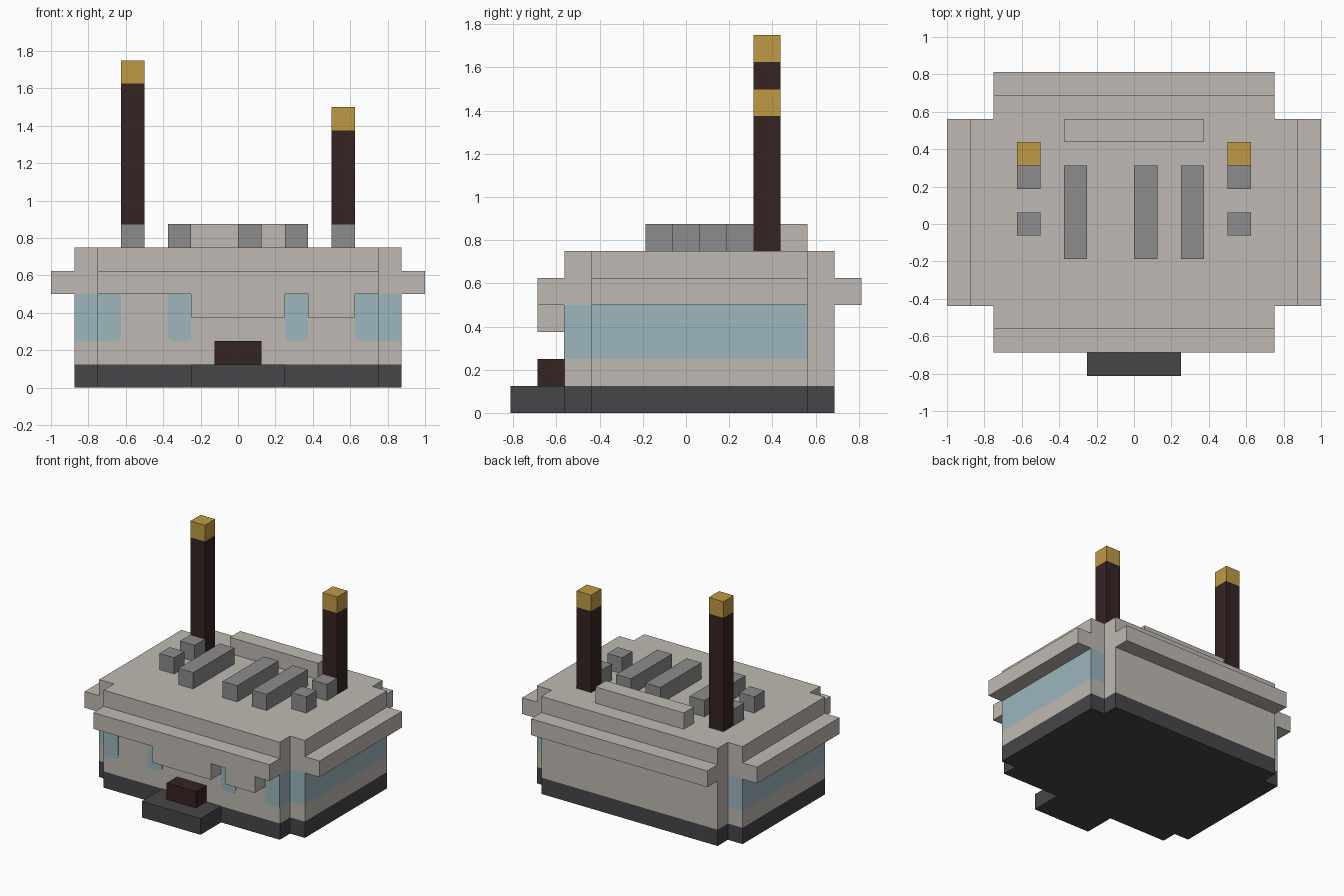
import bpy, bmesh
from math import sin, cos, pi
from mathutils import Vector

cube = bpy.data.objects.get("Cube")
if cube:
    bpy.data.objects.remove(cube, do_unlink=True)


def make_material(name, hex_code):
    def linear(i):
        c = int(hex_code[i:i + 2], 16) / 255
        return c / 12.92 if c < 0.04045 else ((c + 0.055) / 1.055) ** 2.4
    mat = bpy.data.materials.new(name)
    mat.use_nodes = True
    color = (linear(0), linear(2), linear(4), 1)
    mat.diffuse_color = color
    mat.node_tree.nodes["Principled BSDF"].inputs["Base Color"].default_value = color
    return mat


concrete = make_material("warm_concrete", "BFB9B2")
plinth_dark = make_material("dark_plinth", "464549")
glass = make_material("pale_blue_glass", "9CB7BE")
metal = make_material("grey_metal", "8C8C8C")
brown = make_material("dark_brown", "362324")
gold = make_material("gold", "C09A44")


def finish(bm, name, *mats):
    bmesh.ops.recalc_face_normals(bm, faces=bm.faces)
    mesh = bpy.data.meshes.new(name)
    bm.to_mesh(mesh)
    bm.free()
    for mat in mats:
        mesh.materials.append(mat)
    obj = bpy.data.objects.new(name, mesh)
    bpy.context.collection.objects.link(obj)
    return obj


def extrude(bm, faces, offset):
    ext = bmesh.ops.extrude_face_region(bm, geom=faces)["geom"]
    bmesh.ops.translate(bm, vec=offset, verts=[v for v in ext if isinstance(v, bmesh.types.BMVert)])
    return [f for f in ext if isinstance(f, bmesh.types.BMFace)]


def box(name, x, y, z, mat):
    bm = bmesh.new()
    face = bm.faces.new([bm.verts.new((a, b, z[0])) for a, b in
                         ((x[0], y[0]), (x[1], y[0]), (x[1], y[1]), (x[0], y[1]))])
    extrude(bm, [face], Vector((0, 0, z[1] - z[0])))
    return finish(bm, name, mat)


def front_prism(name, outline, y, mat):
    """Extrude an x-z outline through the depth range y."""
    bm = bmesh.new()
    face = bm.faces.new([bm.verts.new((px, y[0], pz)) for px, pz in outline])
    extrude(bm, [face], Vector((0, y[1] - y[0], 0)))
    return finish(bm, name, mat)


U = 0.125                       # building module
FRONT, BACK = -0.5625, 0.6875   # main walls
WING = (-0.4375, 0.5625)        # depth of the side wings
X1, X2 = 0.75, 0.875            # main half width, wing half width

# Cross-shaped body, raised in bands: plinth, wall, window band, upper wall
half = [(X1, FRONT), (X1, WING[0]), (X2, WING[0]), (X2, WING[1]), (X1, WING[1]), (X1, BACK)]
plan = half + [(-x, y) for x, y in reversed(half)]
bm = bmesh.new()
top = [bm.faces.new([bm.verts.new((x, y, 0)) for x, y in plan])]
for height in (U, U, 2 * U, 2 * U):
    top = extrude(bm, top, Vector((0, 0, height)))
    if height != 2 * U or abs(top[0].calc_center_median().z - 4 * U) < 0.01:
        continue
# Remove inner cap faces left between the bands
inner = [f for f in bm.faces if abs(f.normal.z) > 0.9 and 0.01 < f.calc_center_median().z < 0.74]
bmesh.ops.delete(bm, geom=inner, context='FACES_ONLY')
for f in bm.faces:
    c = f.calc_center_median()
    if c.z < U - 0.01:
        f.material_index = 1
    elif 2 * U < c.z < 4 * U and abs(c.x) > 0.7 and c.y < 0.6:
        f.material_index = 2
finish(bm, "building_body", concrete, plinth_dark, glass)


# Front windows with rounded lower corners
def window(name, x0, x1, round_left, round_right):
    r, z0, z1 = 0.03, 2 * U, 4 * U
    pts = [(x0, z1)]
    for is_round, corner, side in ((round_left, x0, 1), (round_right, x1, -1)):
        if not is_round:
            pts.append((corner, z0))
            continue
        arc = [(corner + side * r * (1 - cos(k * pi / 8)), z0 + r * (1 - sin(k * pi / 8)))
               for k in range(5)]
        pts += arc if side > 0 else arc[::-1]
    pts.append((x1, z1))
    front_prism(name, pts, (FRONT - 0.003, FRONT), glass)


window("window_outer_right", -X1, -5 * U, False, True)
window("window_inner_right", -3 * U, -2 * U, True, True)
window("window_inner_left", 2 * U, 3 * U, True, True)
window("window_outer_left", 5 * U, X1, True, False)

# Ledges around the walls
LEDGE = (4 * U, 5 * U)
for name, s in (("left", 1), ("right", -1)):
    box(name + "_ledge", sorted((s * X2, s)), WING, LEDGE, concrete)
box("back_ledge", (-X1, X1), (BACK, BACK + U), LEDGE, concrete)
low, mid, high = 3 * U, LEDGE[0], LEDGE[1]
front_prism("front_awning", [
    (-X1, high), (-X1, mid), (-2 * U, mid), (-2 * U, low), (2 * U, low), (2 * U, mid),
    (3 * U, mid), (3 * U, low), (5 * U, low), (5 * U, mid), (X1, mid), (X1, high)],
    (FRONT - U, FRONT), concrete)

# Entrance
box("front_step", (-2 * U, 2 * U), (FRONT - 2 * U, FRONT), (0, U), plinth_dark)
box("door_block", (-U, U), (FRONT - U, FRONT), (U, 2 * U), brown)

# Roof details
ROOF = (6 * U, 7 * U)
box("roof_parapet", (-3 * U, 3 * U), (0.4375, 0.5625), ROOF, concrete)
for i, x in enumerate((-3 * U, 0, 2 * U)):
    box(f"long_vent_{i + 1}", (x, x + U), (-0.1875, 0.3125), ROOF, metal)
for name, x, tip in (("right", -5 * U, 14 * U), ("left", 4 * U, 12 * U)):
    span = (x, x + U)
    for part, y in (("front", -0.0625), ("back", 0.1875)):
        box(f"{name}_{part}_small_vent", span, (y, y + U), ROOF, metal)
    box(name + "_chimney", span, (0.3125, 0.4375), (6 * U, tip - U), brown)
    box(name + "_chimney_cap", span, (0.3125, 0.4375), (tip - U, tip), gold)
